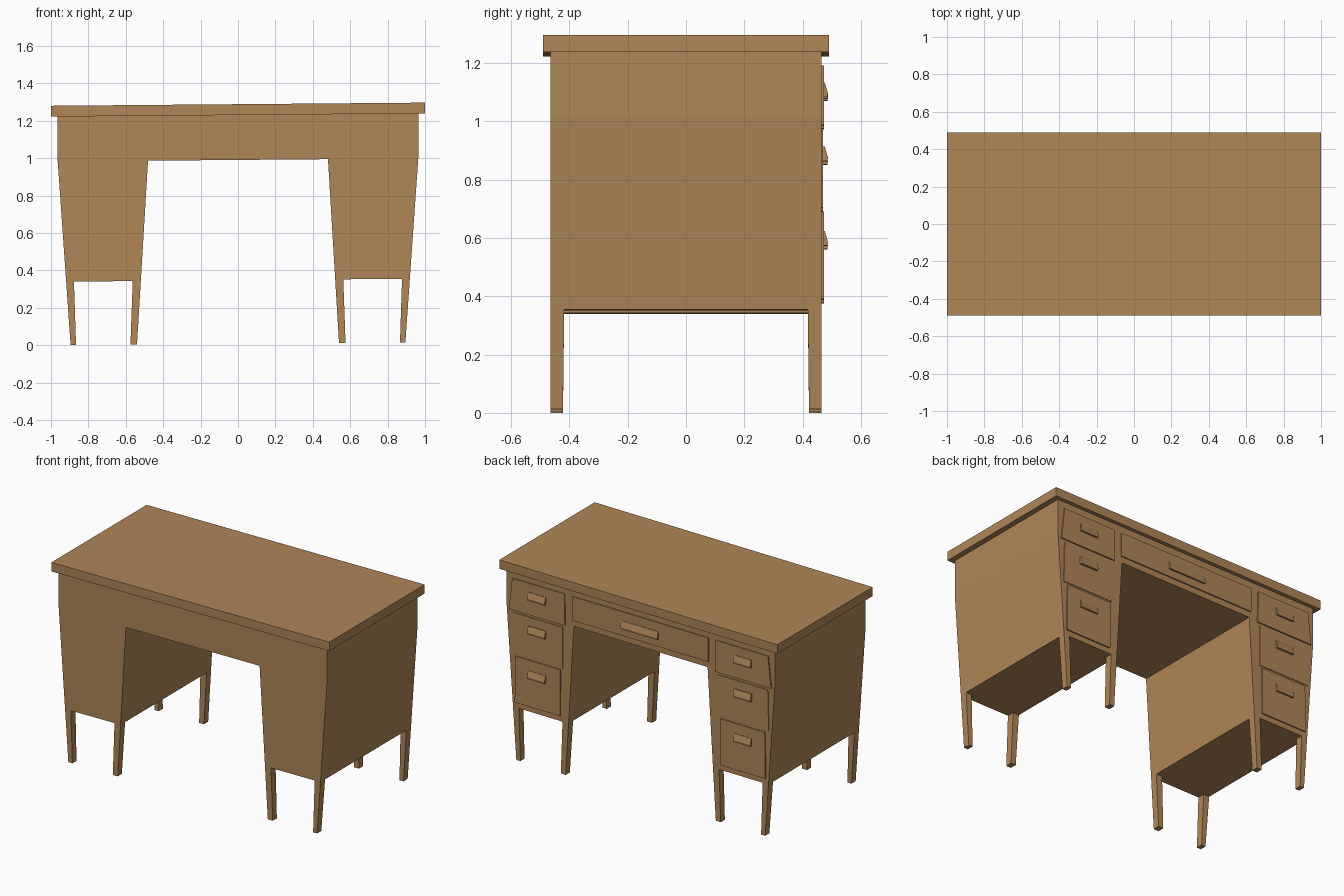
import bpy

if "Cube" in bpy.data.objects:
    bpy.data.objects.remove(bpy.data.objects["Cube"])

wood = bpy.data.materials.new("wood")
wood.diffuse_color = (0.43, 0.24, 0.095, 1)
wood.use_nodes = True
wood.node_tree.nodes["Principled BSDF"].inputs["Base Color"].default_value = wood.diffuse_color

TILT = 0.0084   # the desk leans slightly: its right side sits a little higher


def make(name, verts, faces):
    mesh = bpy.data.meshes.new(name)
    mesh.from_pydata([(x, y, z + TILT * (x + 0.895)) for x, y, z in verts], [], faces)
    mesh.materials.append(wood)
    ob = bpy.data.objects.new(name, mesh)
    bpy.context.collection.objects.link(ob)
    # consistent outward normals
    import bmesh
    bm = bmesh.new()
    bm.from_mesh(mesh)
    bmesh.ops.recalc_face_normals(bm, faces=bm.faces)
    bm.to_mesh(mesh)
    bm.free()
    return ob


def prism(name, near, far):
    """Join two matching outlines into a closed solid."""
    n = len(near)
    faces = [list(range(n)), list(range(n, 2 * n))]
    faces += [[i, (i + 1) % n, n + (i + 1) % n, n + i] for i in range(n)]
    return make(name, near + far, faces)


def extrude_y(name, outline, y0, y1):
    return prism(name, [(x, y0, z) for x, z in outline], [(x, y1, z) for x, z in outline])


def rect(x0, x1, y0, y1, z):
    return [(x0, y0, z), (x1, y0, z), (x1, y1, z), (x0, y1, z)]


def outer(z):
    return 0.965 if z > 1 else 0.895 + 0.07 * z


def inner(z):
    return 0.54 - 0.06 * z


# desk top
prism("desk_top", rect(-1, 1, -0.49, 0.49, 1.223), rect(-1, 1, -0.49, 0.49, 1.281))

# body: two tapered pedestals joined above the knee space
LOW, KNEE = 0.34, 0.983
half = [(inner(KNEE), KNEE), (inner(LOW), LOW), (outer(LOW), LOW), (0.965, 1.0), (0.965, 1.223)]
extrude_y("desk_body", half + [(-x, z) for x, z in reversed(half)], -0.465, 0.465)

# eight tapered legs
for sx in (-1, 1):
    for sy in (-1, 1):
        for name, t0, t1, b0, b1 in (
                ("outer_leg", outer(LOW), 0.877, 0.895, 0.866),
                ("inner_leg", inner(LOW), 0.563, 0.54, 0.575)):
            prism(name,
                  rect(sx * t0, sx * t1, sy * 0.465, sy * 0.418, LOW),
                  rect(sx * b0, sx * b1, sy * 0.465, sy * 0.422, 0))


# wedge-shaped drawer pull
def handle(name, cx, w, z0, z1):
    side = [(0.465, z1), (0.476, z1), (0.487, z0 + 0.012), (0.485, z0), (0.465, z0)]
    prism(name, [(cx - w / 2, y, z) for y, z in side], [(cx + w / 2, y, z) for y, z in side])


# pedestal drawers, following the taper
for s in (-1, 1):
    for z0, z1, h, depth in ((0.972, 1.177, 1.07, 0.473),
                             (0.69, 0.956, 0.85, 0.470),
                             (0.375, 0.676, 0.56, 0.473)):
        front = [(s * x, z) for x, z in (
            (inner(z0) + 0.059, z0), (outer(z0) - 0.02, z0),
            (outer(z1) - 0.045, z1), (inner(z1) + 0.075, z1))]
        extrude_y("drawer_front", front, 0.46, depth)
        handle("drawer_handle", s * 0.74, 0.125, h, h + 0.05)

# centre drawer
extrude_y("centre_drawer_front", [(-0.49, 1.022), (0.49, 1.022), (0.49, 1.177), (-0.49, 1.177)], 0.46, 0.473)
handle("centre_drawer_handle", 0, 0.265, 1.07, 1.12)
